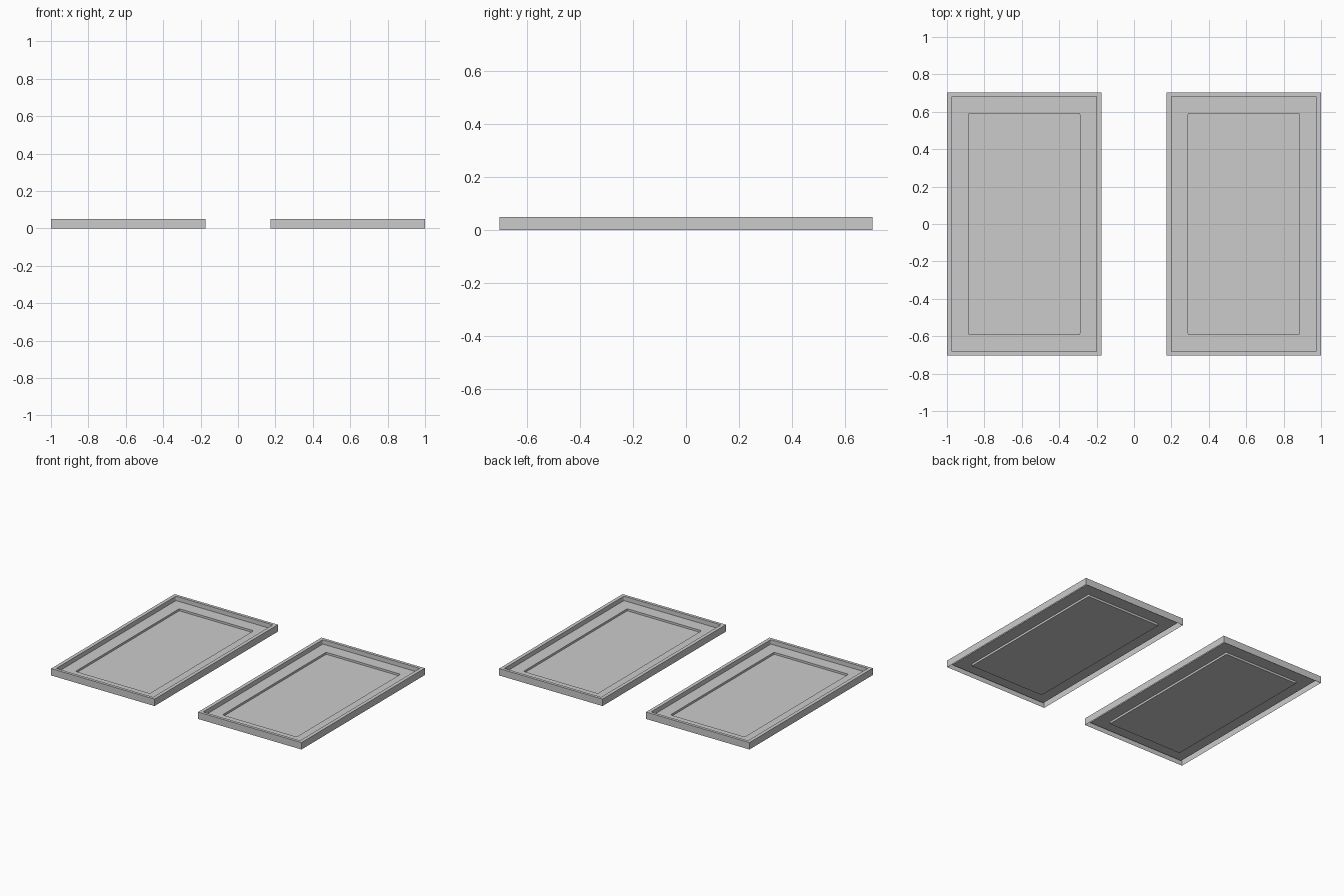
import bpy, bmesh
from math import cos, sin, pi

if "Cube" in bpy.data.objects:
    bpy.data.objects.remove(bpy.data.objects["Cube"])

SEG = 4  # steps per rounded corner


def ring(bm, hx, hy, z, r):
    """Rounded rectangle loop centred on the origin."""
    out = []
    for q, (sx, sy) in enumerate([(1, 1), (-1, 1), (-1, -1), (1, -1)]):
        for i in range(SEG + 1 if r else 1):
            a = (q + i / SEG) * pi / 2
            out.append(bm.verts.new((sx * (hx - r) + r * cos(a),
                                     sy * (hy - r) + r * sin(a), z)))
    return out


def bridge(bm, a, b):
    n = len(a)
    for i in range(n):
        j = (i + 1) % n
        bm.faces.new((a[i], a[j], b[j], b[i]))


def tray(name, x):
    bm = bmesh.new()
    # outer skirt, open underneath
    foot = ring(bm, 0.413, 0.704, 0.0, 0)
    top = ring(bm, 0.413, 0.704, 0.05, 0)
    bridge(bm, foot, top)
    # pressed sheet: rim edge, wall, ledge, sunken centre panel
    rim = ring(bm, 0.387, 0.683, 0.05, 0.006)
    ledge_out = ring(bm, 0.387, 0.683, 0.018, 0.006)
    ledge_in = ring(bm, 0.297, 0.592, 0.018, 0.006)
    panel = ring(bm, 0.297, 0.592, 0.003, 0.006)
    for a, b in ((rim, ledge_out), (ledge_out, ledge_in), (ledge_in, panel)):
        bridge(bm, a, b)
    bm.faces.new(panel)
    # flat rim between the sharp outer and rounded inner corners
    k = SEG + 1
    for q in range(4):
        p = (q + 1) % 4
        for i in range(SEG):
            bm.faces.new((top[q], rim[q * k + i + 1], rim[q * k + i]))
        bm.faces.new((top[q], top[p], rim[p * k], rim[q * k + SEG]))
    bmesh.ops.recalc_face_normals(bm, faces=bm.faces)
    bm.faces.ensure_lookup_table()
    # keep the panel facing up
    if max(bm.faces, key=lambda f: f.calc_area()).normal.z < 0:
        bmesh.ops.reverse_faces(bm, faces=bm.faces)
    me = bpy.data.meshes.new(name)
    bm.to_mesh(me)
    bm.free()
    ob = bpy.data.objects.new(name, me)
    ob.location.x = x
    bpy.context.collection.objects.link(ob)


tray("left_tray", -0.587)
tray("right_tray", 0.587)
